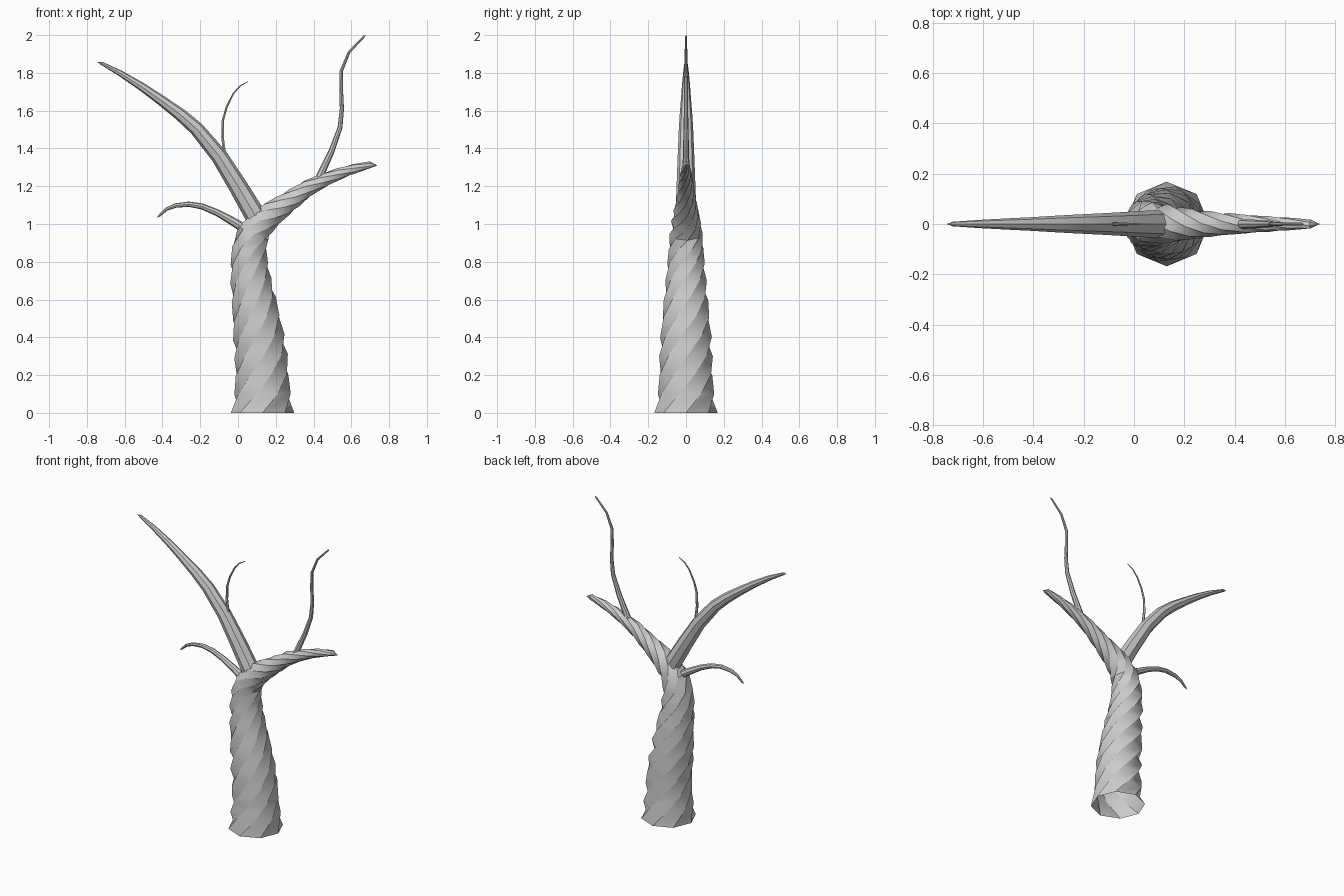
import bpy, bmesh, math
from mathutils import Vector


def limb(name, path, sides=8, twist=0.0, cap_base=True, steps=1):
    """Sweep rings along (x, z, radius) points in the xz plane, ending in a point."""
    bm = bmesh.new()
    pts = [Vector((x, 0, z)) for x, z, r in path]
    y = Vector((0, 1, 0))
    rings = []
    for i, (p, (_, _, r)) in enumerate(zip(pts[:-1], path)):
        t = (pts[i + 1] - pts[max(i - 1, 0)]).normalized()
        v = t.cross(y)
        ring = []
        for k in range(sides):
            a = math.tau * k / sides + twist * i
            ring.append(bm.verts.new(p + r * (math.cos(a) * y + math.sin(a) * v)))
        rings.append(ring)
    for lo, hi in zip(rings, rings[1:]):
        for k in range(sides):
            n = (k + 1) % sides
            bm.faces.new((lo[k], lo[n], hi[n], hi[k]))
    tip = bm.verts.new(pts[-1])
    for k in range(sides):
        bm.faces.new((rings[-1][k], rings[-1][(k + 1) % sides], tip))
    if cap_base:
        bm.faces.new(rings[0][::-1])
    mesh = bpy.data.meshes.new(name)
    bm.to_mesh(mesh)
    bm.free()
    ob = bpy.data.objects.new(name, mesh)
    bpy.context.collection.objects.link(ob)
    bpy.ops.object.select_all(action='DESELECT')
    ob.select_set(True)
    bpy.context.view_layer.objects.active = ob
    bpy.ops.object.shade_smooth_by_angle(angle=math.radians(35))
    return ob


# Twisted trunk that bends over into the right-hand branch, open underneath
limb("trunk", [
    (.13, 0, .168), (.13, .1, .153), (.127, .2, .147), (.122, .3, .143),
    (.11, .4, .138), (.097, .5, .131), (.083, .6, .12), (.068, .7, .11),
    (.06, .79, .102), (.06, .87, .096), (.08, .95, .088), (.125, 1.01, .08),
    (.18, 1.055, .07), (.24, 1.098, .06), (.30, 1.14, .052), (.37, 1.19, .045),
    (.45, 1.23, .038), (.53, 1.264, .032), (.61, 1.291, .026),
    (.70, 1.314, .019), (.738, 1.31, 0)],
    twist=math.radians(32), cap_base=False)

# Large left branch
limb("left_branch", [
    (.10, 1.03, .056), (.0, 1.2, .05), (-.10, 1.36, .044), (-.22, 1.505, .038),
    (-.31, 1.583, .033), (-.41, 1.657, .027), (-.51, 1.727, .022),
    (-.62, 1.796, .016), (-.72, 1.85, .009), (-.745, 1.857, 0)])

# Small drooping branch
limb("drooping_branch", [
    (.05, .965, .026), (-.03, 1.015, .022), (-.11, 1.06, .018),
    (-.19, 1.093, .016), (-.26, 1.105, .014), (-.33, 1.098, .012),
    (-.38, 1.078, .009), (-.415, 1.045, .006), (-.43, 1.033, 0)])

# Thin twigs
limb("left_twig", [
    (-.07, 1.36, .009), (-.082, 1.46, .008), (-.08, 1.55, .007),
    (-.06, 1.62, .006), (-.025, 1.69, .005), (.01, 1.73, .004),
    (.05, 1.753, .002), (.056, 1.756, 0)], sides=6)
limb("right_twig", [
    (.43, 1.245, .02), (.495, 1.385, .016), (.54, 1.51, .013),
    (.55, 1.61, .011), (.546, 1.71, .010), (.547, 1.81, .009),
    (.588, 1.91, .007), (.668, 1.993, .005), (.675, 2.0, 0)])
